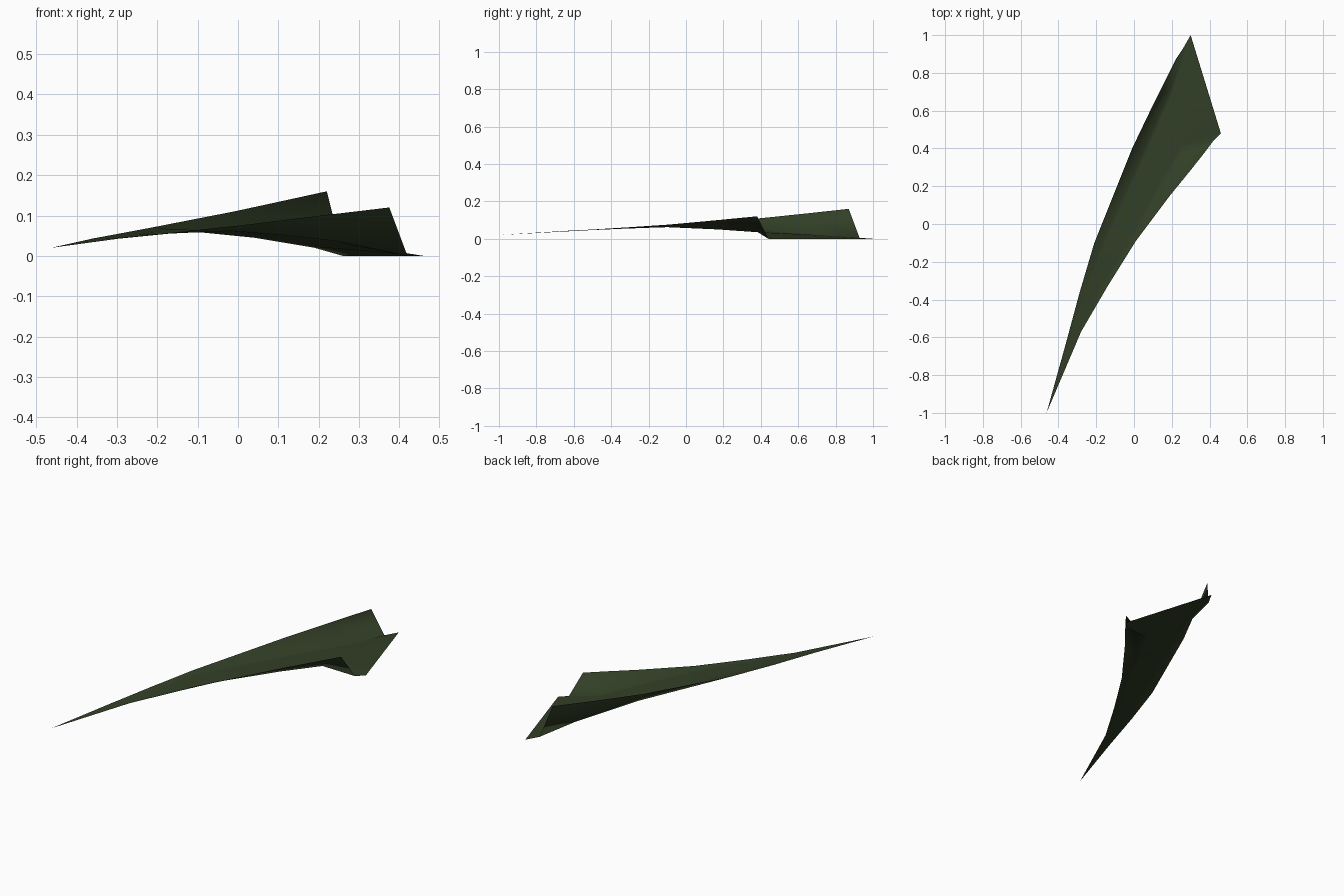
import bpy
import bmesh
from mathutils import Vector

default_cube = bpy.data.objects.get("Cube")
if default_cube:
    bpy.data.objects.remove(default_cube, do_unlink=True)


def make_material(name, colour):
    material = bpy.data.materials.new(name)
    material.use_nodes = True
    material.diffuse_color = colour
    shader = next(n for n in material.node_tree.nodes if n.type == "BSDF_PRINCIPLED")
    shader.inputs["Base Color"].default_value = colour
    shader.inputs["Roughness"].default_value = 0.9
    return material


def cross_section(left_rim, left_fold, right_fold, right_rim):
    """Gutter section: rim, fold, two floor points, fold, rim."""
    a, b, c, d = (Vector(p) for p in (left_rim, left_fold, right_fold, right_rim))
    return [a, b, b.lerp(c, 0.12), b.lerp(c, 0.88), c, d]


def shallow_section(left_rim, right_rim, dip):
    """Nearly flat section near the tip, with a slight trough."""
    a, d = Vector(left_rim), Vector(right_rim)
    drop = Vector((0, 0, -dip))
    return cross_section(a, a.lerp(d, 0.2) + drop, a.lerp(d, 0.8) + drop, d)


# Sections from the pointed tip to the open, slanted base
tip = Vector((-0.463, -1, 0.02))
sections = [
    [tip] * 6,
    shallow_section((-0.36, -0.63, 0.043), (-0.28, -0.57, 0.045), 0.002),
    shallow_section((-0.29, -0.37, 0.056), (-0.14, -0.33, 0.06), 0.004),
    cross_section((-0.21, -0.1, 0.071), (-0.17, -0.1, 0.066),
                  (-0.02, -0.1, 0.062), (0.01, -0.09, 0.076)),
    cross_section((-0.01, 0.4, 0.11), (0.04, 0.36, 0.045),
                  (0.13, 0.17, 0.05), (0.19, 0.15, 0.098)),
    cross_section((0.11, 0.65, 0.136), (0.19, 0.71, 0.02),
                  (0.257, 0.384, 0.035), (0.3, 0.285, 0.111)),
]

# Base edge, whose two floor corners reach out beyond the walls
base_edge = [(0.22, 0.87, 0.16), (0.26, 0.93, 0), (0.3, 1, 0),
             (0.46, 0.48, 0), (0.42, 0.44, 0), (0.375, 0.38, 0.12)]
sections.append([Vector(p) for p in base_edge])

# Loft the folded blade
bm = bmesh.new()
rows = [[bm.verts.new(p) for p in section] for section in sections]
for near, far in zip(rows, rows[1:]):
    for i in range(len(near) - 1):
        bm.faces.new((near[i], near[i + 1], far[i + 1], far[i]))
bmesh.ops.remove_doubles(bm, verts=bm.verts, dist=0.0001)
bm.normal_update()
if sum(f.normal.z for f in bm.faces) < 0:
    bmesh.ops.reverse_faces(bm, faces=bm.faces)

mesh = bpy.data.meshes.new("leaf_blade")
bm.to_mesh(mesh)
bm.free()
mesh.materials.append(make_material("dark leaf green", (0.032, 0.05, 0.02, 1)))
leaf = bpy.data.objects.new("leaf_blade", mesh)
bpy.context.collection.objects.link(leaf)
for polygon in mesh.polygons:
    polygon.use_smooth = True
